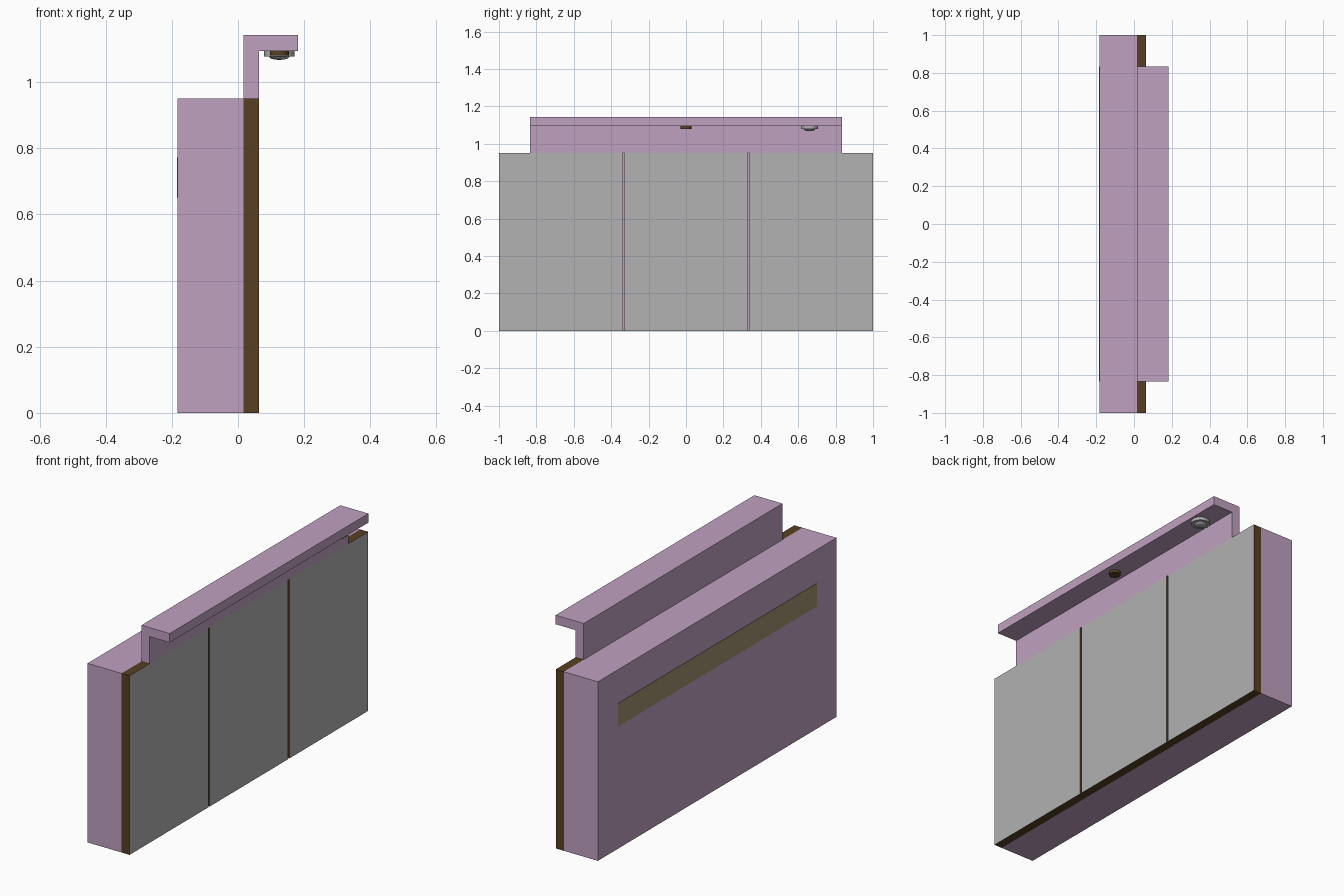
import bpy
import bmesh
from mathutils import Matrix

cube = bpy.data.objects.get("Cube")
if cube:
    bpy.data.objects.remove(cube, do_unlink=True)


def material(name, r, g, b):
    m = bpy.data.materials.new(name)
    m.use_nodes = True
    m.diffuse_color = (r, g, b, 1)
    m.node_tree.nodes["Principled BSDF"].inputs["Base Color"].default_value = (r, g, b, 1)
    return m


PINK = material("mauve_paint", 0.525, 0.356, 0.525)
BROWN = material("dark_wood", 0.098, 0.051, 0.016)
GREY = material("grey_panel", 0.445, 0.445, 0.445)
OLIVE = material("olive_strip", 0.352, 0.287, 0.162)


def finish(name, bm, *mats):
    bmesh.ops.recalc_face_normals(bm, faces=bm.faces)
    mesh = bpy.data.meshes.new(name)
    bm.to_mesh(mesh)
    bm.free()
    for m in mats:
        mesh.materials.append(m)
    obj = bpy.data.objects.new(name, mesh)
    bpy.context.collection.objects.link(obj)
    return obj


def box(name, lo, hi, *mats):
    """Box between two corners; a second material goes on the +x face."""
    bm = bmesh.new()
    size = [b - a for a, b in zip(lo, hi)]
    mid = [(a + b) / 2 for a, b in zip(lo, hi)]
    bmesh.ops.create_cube(bm, size=1, matrix=Matrix.Translation(mid) @ Matrix.Diagonal((*size, 1)))
    bm.normal_update()
    if len(mats) > 1:
        for f in bm.faces:
            f.material_index = int(f.normal.x > 0.9)
    return finish(name, bm, *mats)


def lathe(name, profile, x, y, mat, steps=32):
    """Spin an (r, z) profile about a vertical axis."""
    bm = bmesh.new()
    verts = [bm.verts.new((r, 0, z)) for r, z in profile]
    edges = [bm.edges.new(pair) for pair in zip(verts, verts[1:])]
    bmesh.ops.spin(bm, geom=verts + edges, cent=(0, 0, 0), axis=(0, 0, 1),
                   angle=6.2831853, steps=steps)
    bmesh.ops.remove_doubles(bm, verts=bm.verts, dist=0.0001)
    bmesh.ops.translate(bm, verts=bm.verts, vec=(x, y, 0))
    obj = finish(name, bm, mat)
    bpy.ops.object.select_all(action='DESELECT')
    obj.select_set(True)
    bpy.context.view_layer.objects.active = obj
    bpy.ops.object.shade_smooth_by_angle()
    return obj


BACK, JOINT, FACE = -0.183, 0.017, 0.064
TOP, SHELF, CREST = 0.95, 1.094, 1.142
LAMP_X = 0.125

# Cabinet body with a strip on its rear face
box("cabinet_body", (BACK, -1, 0), (JOINT, 1, TOP), PINK)
box("rear_strip", (BACK - 0.002, -0.833, 0.65), (BACK, 0.833, 0.772), OLIVE)

# Three wooden doors with grey outer faces and narrow gaps between
gap, pitch = 0.01, 2 / 3
for i, side in enumerate(("right", "middle", "left")):
    y0 = -1 + i * pitch + (gap / 2 if i > 0 else 0)
    y1 = -1 + (i + 1) * pitch - (gap / 2 if i < 2 else 0)
    box(side + "_door", (JOINT, y0, 0), (FACE, y1, TOP), BROWN, GREY)

# L-shaped canopy above the doors
bm = bmesh.new()
outline = [(JOINT, TOP), (FACE, TOP), (FACE, SHELF), (0.182, SHELF), (0.182, CREST), (JOINT, CREST)]
end = bm.faces.new([bm.verts.new((x, -0.833, z)) for x, z in outline])
out = bmesh.ops.extrude_face_region(bm, geom=[end])
bmesh.ops.translate(bm, vec=(0, 1.666, 0),
                    verts=[v for v in out["geom"] if isinstance(v, bmesh.types.BMVert)])
finish("canopy", bm, PINK)

# Switch knob and domed downlight under the canopy
lathe("switch_knob", [(0, SHELF), (0.029, SHELF), (0.029, 1.08), (0, 1.08)], LAMP_X, 0, BROWN)
lathe("lamp_ring", [(0.035, SHELF), (0.046, SHELF), (0.046, 1.078), (0.032, 1.078), (0.032, SHELF)],
      LAMP_X, 0.66, GREY)
lathe("lamp_lens", [(0, SHELF), (0.031, SHELF), (0.031, 1.077), (0.025, 1.071), (0.014, 1.068), (0, 1.067)],
      LAMP_X, 0.66, GREY)
